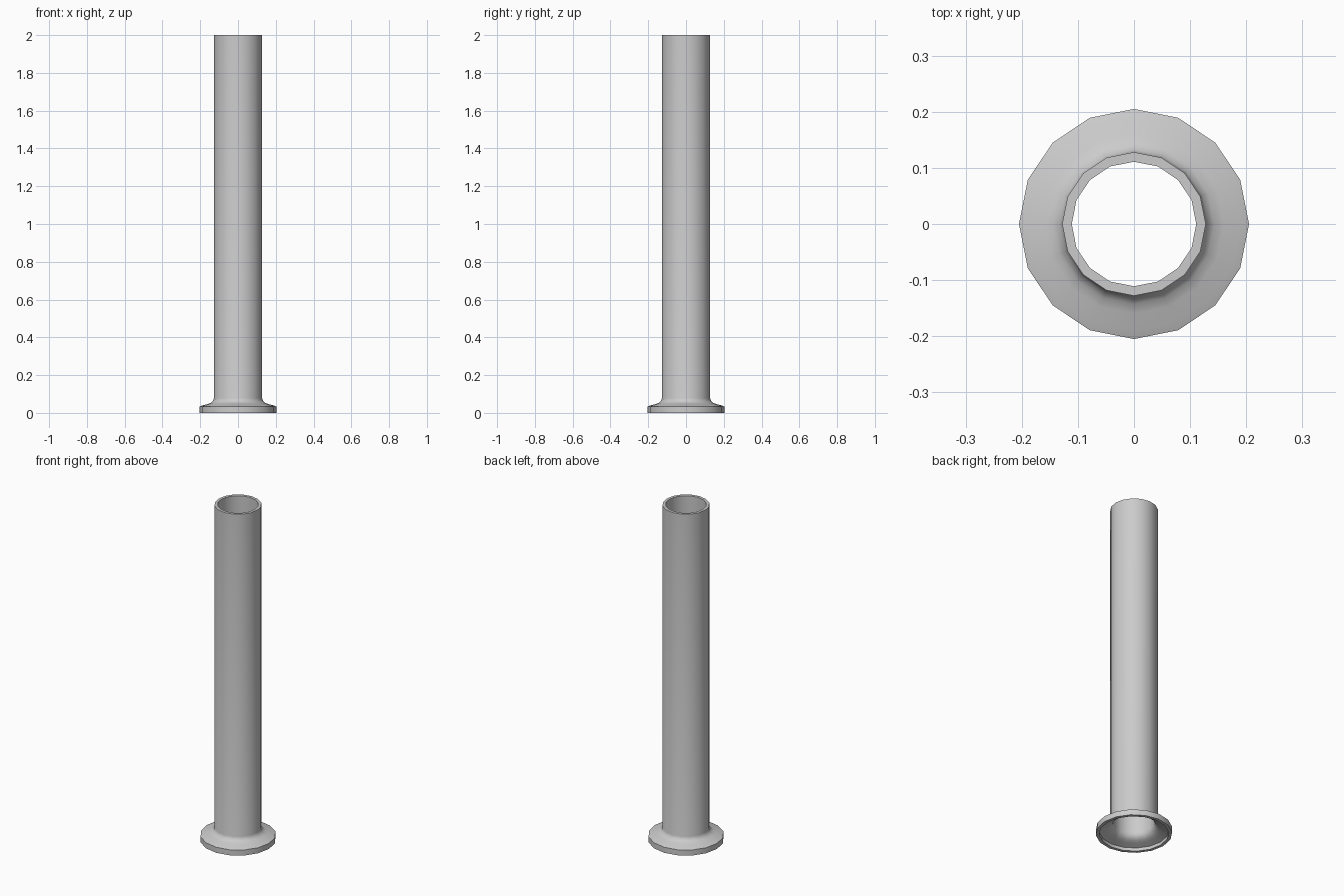
import bpy, bmesh, math

if "Cube" in bpy.data.objects:
    bpy.data.objects.remove(bpy.data.objects["Cube"])

SIDES = 16

# Closed wall section (radius, height): outside going down, inside going up
section = [
    (0.128, 2.0), (0.128, 0.078), (0.132, 0.064), (0.143, 0.054),
    (0.160, 0.047), (0.190, 0.039), (0.205, 0.033), (0.205, 0.0),
    (0.187, 0.0), (0.187, 0.019), (0.155, 0.029), (0.135, 0.036),
    (0.120, 0.048), (0.113, 0.062), (0.111, 0.078), (0.111, 2.0),
]


def lathe(name, profile, sides):
    bm = bmesh.new()
    rings = []
    for i in range(sides):
        a = 2 * math.pi * i / sides
        rings.append([bm.verts.new((r * math.cos(a), r * math.sin(a), z))
                      for r, z in profile])
    n = len(profile)
    for i in range(sides):
        a, b = rings[i], rings[(i + 1) % sides]
        for j in range(n):
            k = (j + 1) % n
            bm.faces.new((a[j], a[k], b[k], b[j]))
    bmesh.ops.recalc_face_normals(bm, faces=bm.faces[:])
    mesh = bpy.data.meshes.new(name)
    bm.to_mesh(mesh)
    bm.free()
    obj = bpy.data.objects.new(name, mesh)
    bpy.context.collection.objects.link(obj)
    return obj


# Hollow pipe with a flared flange at the foot
pipe = lathe("flanged_pipe", section, SIDES)
bpy.context.view_layer.objects.active = pipe
pipe.select_set(True)
bpy.ops.object.shade_smooth_by_angle(angle=math.radians(40))
